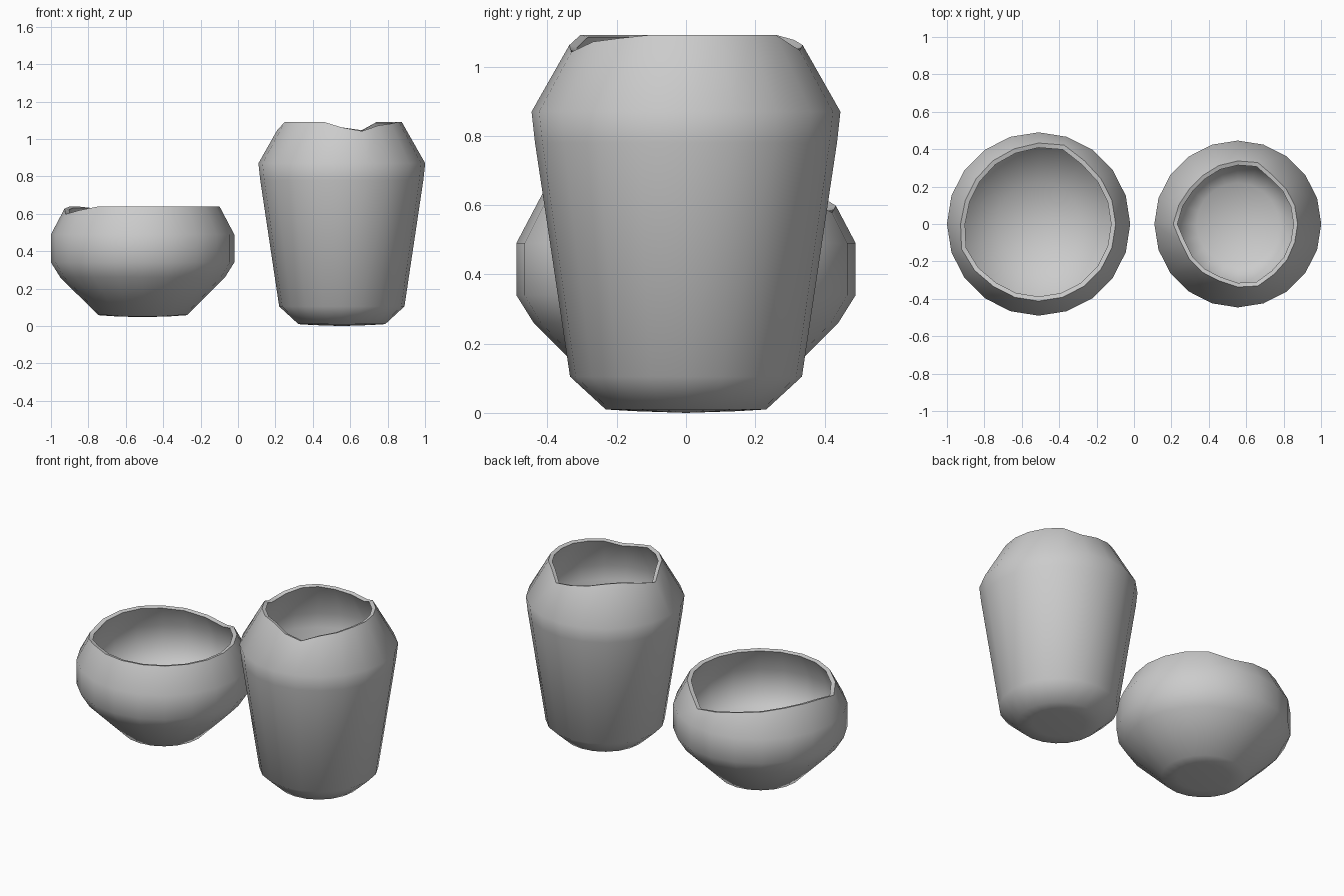
import bpy, bmesh, math

if "Cube" in bpy.data.objects:
    bpy.data.objects.remove(bpy.data.objects["Cube"])

SIDES = 20


def broken_pot(name, cx, outer, inner, rim_drop):
    """Revolve an outer and inner (radius, z) profile; chip the rim by side index."""
    bm = bmesh.new()
    n_out = len(outer)
    profile = outer + inner
    rim_ids = (n_out - 1, n_out)          # outer lip ring, inner lip ring
    rings = []
    for k, (r, z) in enumerate(profile):
        ring = []
        for i in range(SIDES):
            a = 2 * math.pi * i / SIDES
            rr, zz = r, z
            if k in rim_ids:
                # slide the lip down along the shoulder slope
                below = profile[k - 1] if k == rim_ids[0] else profile[k + 1]
                t = rim_drop.get(i, 0) / (z - below[1])
                rr = r + (below[0] - r) * t
                zz = z + (below[1] - z) * t
            ring.append(bm.verts.new((cx + rr * math.cos(a), rr * math.sin(a), zz)))
        rings.append(ring)
    for a, b in zip(rings, rings[1:]):
        for i in range(SIDES):
            j = (i + 1) % SIDES
            bm.faces.new((a[i], a[j], b[j], b[i]))
    # close the underside and the inner floor with fans
    for ring, z in ((rings[0], outer[0][1] - 0.005), (rings[-1], inner[-1][1])):
        c = bm.verts.new((cx, 0, z))
        for i in range(SIDES):
            bm.faces.new((ring[i], ring[(i + 1) % SIDES], c))
    bmesh.ops.recalc_face_normals(bm, faces=bm.faces)
    mesh = bpy.data.meshes.new(name)
    bm.to_mesh(mesh)
    bm.free()
    obj = bpy.data.objects.new(name, mesh)
    bpy.context.collection.objects.link(obj)
    bpy.ops.object.select_all(action='DESELECT')
    obj.select_set(True)
    bpy.context.view_layer.objects.active = obj
    bpy.ops.object.shade_smooth_by_angle(angle=math.radians(60))
    return obj


# low wide bowl, chipped at the back and at the left
broken_pot(
    "bowl", -0.51,
    [(0.15, 0.052), (0.237, 0.058), (0.44, 0.26), (0.49, 0.34), (0.49, 0.49), (0.412, 0.638)],
    [(0.388, 0.632), (0.462, 0.485), (0.462, 0.35), (0.415, 0.28), (0.225, 0.085)],
    {3: 0.01, 4: 0.06, 5: 0.04, 6: 0.02, 7: 0.01, 10: 0.01, 11: 0.04, 12: 0.02})

# tall jar, with three jagged breaks in the lip
broken_pot(
    "jar", 0.555,
    [(0.15, 0.005), (0.232, 0.01), (0.335, 0.105), (0.436, 0.78), (0.446, 0.87), (0.32, 1.092)],
    [(0.298, 1.085), (0.42, 0.865), (0.411, 0.78), (0.312, 0.115), (0.22, 0.035)],
    {4: 0.045, 5: 0.03, 6: 0.015, 10: 0.045, 9: 0.02,
     15: 0.03, 16: 0.05, 17: 0.02, 18: 0.01})
